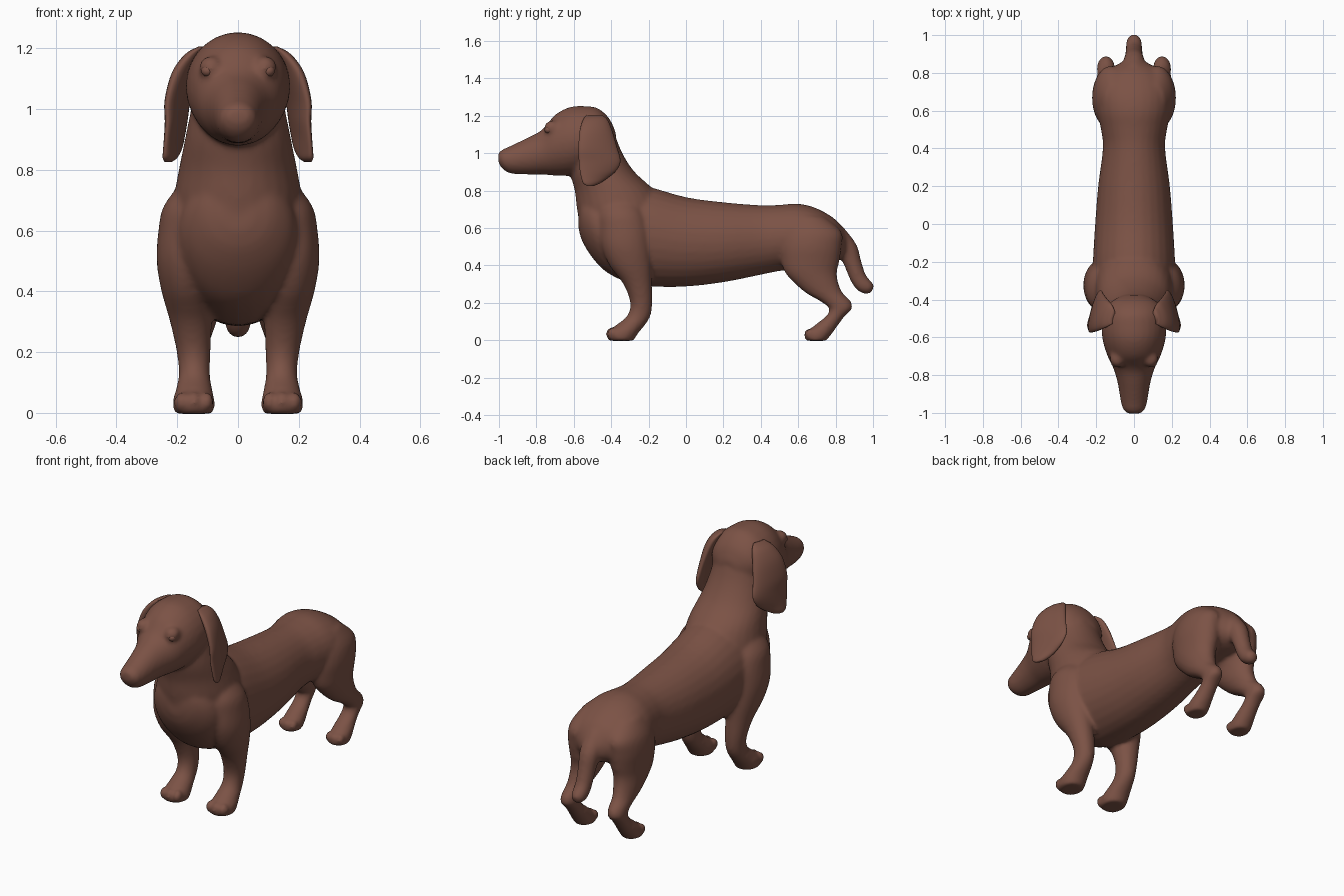
import bpy, bmesh, math
from mathutils import Vector as V

brown = bpy.data.materials.new("brown_coat")
brown.diffuse_color = (0.20, 0.085, 0.06, 1)


def level(z, yf, yb, xi, xo):
    """Horizontal oval ring from its front, back, inner and outer limits."""
    return V(((xi + xo) / 2, (yf + yb) / 2, z)), V(((xo - xi) / 2, 0, 0)), V((0, (yb - yf) / 2, 0))


def upright(y, top, bottom, hw):
    """Vertical oval ring across the body."""
    return V((0, y, (top + bottom) / 2)), V((hw, 0, 0)), V((0, 0, (top - bottom) / 2))


def spline(p0, p1, p2, p3, t):
    return 0.5 * (2 * p1 + (p2 - p0) * t + (2 * p0 - 5 * p1 + 4 * p2 - p3) * t * t
                  + (3 * p1 - p0 - 3 * p2 + p3) * t ** 3)


def loft(bm, rings, side=1, seg=28, steps=4):
    """Skin smoothly interpolated oval rings; side=-1 mirrors in x."""
    n, fine = len(rings), []
    for i in range(n - 1):
        q = [rings[max(0, min(n - 1, i + k))] for k in (-1, 0, 1, 2)]
        for s in range(steps):
            fine.append([spline(*[r[c] for r in q], s / steps) for c in range(3)])
    fine.append(rings[-1])
    loops = []
    for c, a, b in fine:
        loop = []
        for k in range(seg):
            w = 2 * math.pi * k / seg
            p = c + a * math.cos(w) + b * math.sin(w)
            loop.append(bm.verts.new((p.x * side, p.y, p.z)))
        loops.append(loop)
    faces = [bm.faces.new((lo[k], lo[(k + 1) % seg], hi[(k + 1) % seg], hi[k]))
             for lo, hi in zip(loops, loops[1:]) for k in range(seg)]
    faces += [bm.faces.new(loops[0]), bm.faces.new(loops[-1])]
    bmesh.ops.recalc_face_normals(bm, faces=faces)


def ball(bm, centre, size):
    made = bmesh.ops.create_uvsphere(bm, u_segments=20, v_segments=12, radius=1)["verts"]
    for v in made:
        v.co = V(centre) + V([v.co[i] * size[i] for i in range(3)])


def finish(bm, name):
    mesh = bpy.data.meshes.new(name)
    bm.normal_update()
    bm.to_mesh(mesh)
    bm.free()
    mesh.materials.append(brown)
    mesh.shade_smooth()
    ob = bpy.data.objects.new(name, mesh)
    bpy.context.collection.objects.link(ob)
    return ob


body = bmesh.new()

# long torso, chest to rump
loft(body, [upright(*r) for r in (
    (-.575, .70, .60, .05), (-.555, .78, .53, .12), (-.50, .80, .44, .18), (-.42, .80, .36, .205),
    (-.30, .82, .305, .22), (-.20, .82, .288, .218), (0, .765, .287, .206), (.20, .738, .31, .19),
    (.40, .722, .35, .165), (.50, .724, .37, .175), (.60, .73, .38, .195), (.70, .705, .40, .195),
    (.80, .645, .42, .15), (.855, .575, .45, .07))])

# neck
loft(body, [level(z, f, b, -w, w) for z, f, b, w in (
    (.50, -.50, -.12, .17), (.60, -.56, -.12, .20), (.70, -.583, -.12, .21), (.80, -.595, -.17, .195),
    (.90, -.62, -.275, .175), (1.0, -.62, -.34, .155), (1.1, -.60, -.38, .14))])

# head and muzzle
loft(body, [upright(*r) for r in (
    (-1.004, .995, .955, .03), (-.985, 1.018, .92, .056), (-.94, 1.038, .892, .07),
    (-.85, 1.082, .886, .085), (-.77, 1.125, .886, .107), (-.70, 1.205, .88, .14),
    (-.62, 1.247, .88, .165), (-.54, 1.252, .90, .172), (-.47, 1.24, .93, .16),
    (-.41, 1.185, .98, .12), (-.375, 1.11, 1.03, .05))])
ball(body, (0, -.972, .985), (.042, .034, .034))

# hanging tail
tail = []
for y, z, r, tilt in ((.78, .57, .07, .6), (.86, .49, .056, .45), (.892, .41, .047, .3),
                      (.92, .335, .044, .5), (.95, .295, .043, .8), (.978, .279, .036, 1.1),
                      (1.0, .274, .02, 1.3)):
    tail.append((V((0, y, z)), V((r, 0, 0)), V((0, math.cos(tilt), math.sin(tilt))) * r))
loft(body, tail)

# legs, brow bumps and toes on both sides
front_leg = [level(*r) for r in (
    (.76, -.43, -.28, .10, .185), (.68, -.46, -.23, .09, .245), (.60, -.46, -.205, .09, .262),
    (.50, -.45, -.195, .09, .268), (.40, -.41, -.185, .09, .252), (.30, -.335, -.182, .087, .224),
    (.20, -.298, -.18, .09, .202), (.13, -.315, -.19, .092, .195), (.08, -.375, -.22, .085, .204),
    (.045, -.415, -.25, .077, .214), (.015, -.422, -.27, .077, .214), (-.003, -.41, -.28, .085, .205))]
hind_leg = [level(*r) for r in (
    (.66, .56, .74, .04, .16), (.58, .52, .83, .03, .208), (.50, .505, .832, .03, .222),
    (.42, .51, .82, .04, .216), (.36, .53, .807, .055, .21), (.30, .585, .817, .07, .204),
    (.25, .645, .84, .088, .198), (.21, .715, .88, .097, .196), (.17, .765, .89, .102, .196),
    (.13, .75, .85, .102, .194), (.09, .70, .82, .098, .197), (.045, .648, .788, .092, .205),
    (.015, .634, .765, .092, .205), (-.003, .64, .75, .1, .198))]
for side in (1, -1):
    loft(body, front_leg, side)
    loft(body, hind_leg, side)
    ball(body, (side * .088, -.715, 1.135), (.04, .045, .04))
    for k in (-1, 0, 1):
        ball(body, (side * (.145 + k * .042), -.40 + abs(k) * .008, .035), (.024, .03, .034))
        ball(body, (side * (.148 + k * .036), .655 + abs(k) * .008, .032), (.02, .026, .03))

# fuse the body into one soft skin
dog = finish(body, "dog_body")
fuse = dog.modifiers.new("fuse", 'REMESH')
fuse.mode = 'VOXEL'
fuse.voxel_size = .011
fuse.use_smooth_shade = True
soft = dog.modifiers.new("soften", 'SMOOTH')
soft.factor = .5
soft.iterations = 8

# floppy ears: each ring runs from the flared front edge to the tucked back edge
ear_rings = []
for z, xf, yf, xb, yb, t in (
        (1.205, .12, -.53, .11, -.45, .015), (1.18, .16, -.55, .125, -.42, .028),
        (1.12, .205, -.568, .145, -.395, .032), (1.03, .232, -.575, .165, -.368, .028),
        (.96, .232, -.573, .175, -.35, .025), (.91, .236, -.568, .182, -.37, .022),
        (.87, .24, -.56, .19, -.415, .02), (.84, .242, -.55, .205, -.46, .017),
        (.826, .24, -.53, .22, -.49, .008)):
    f, b = V((xf, yf, z)), V((xb, yb, z))
    along = (f - b) / 2
    across = V((-along.y, along.x, 0)).normalized() * t
    ear_rings.append(((f + b) / 2, along, across))
for side, label in ((1, "left"), (-1, "right")):
    ear = bmesh.new()
    loft(ear, ear_rings, side)
    finish(ear, label + "_ear")
    # eye
    eye = bmesh.new()
    ball(eye, (side * .1, -.735, 1.125), (.021, .021, .019))
    finish(eye, label + "_eye")
